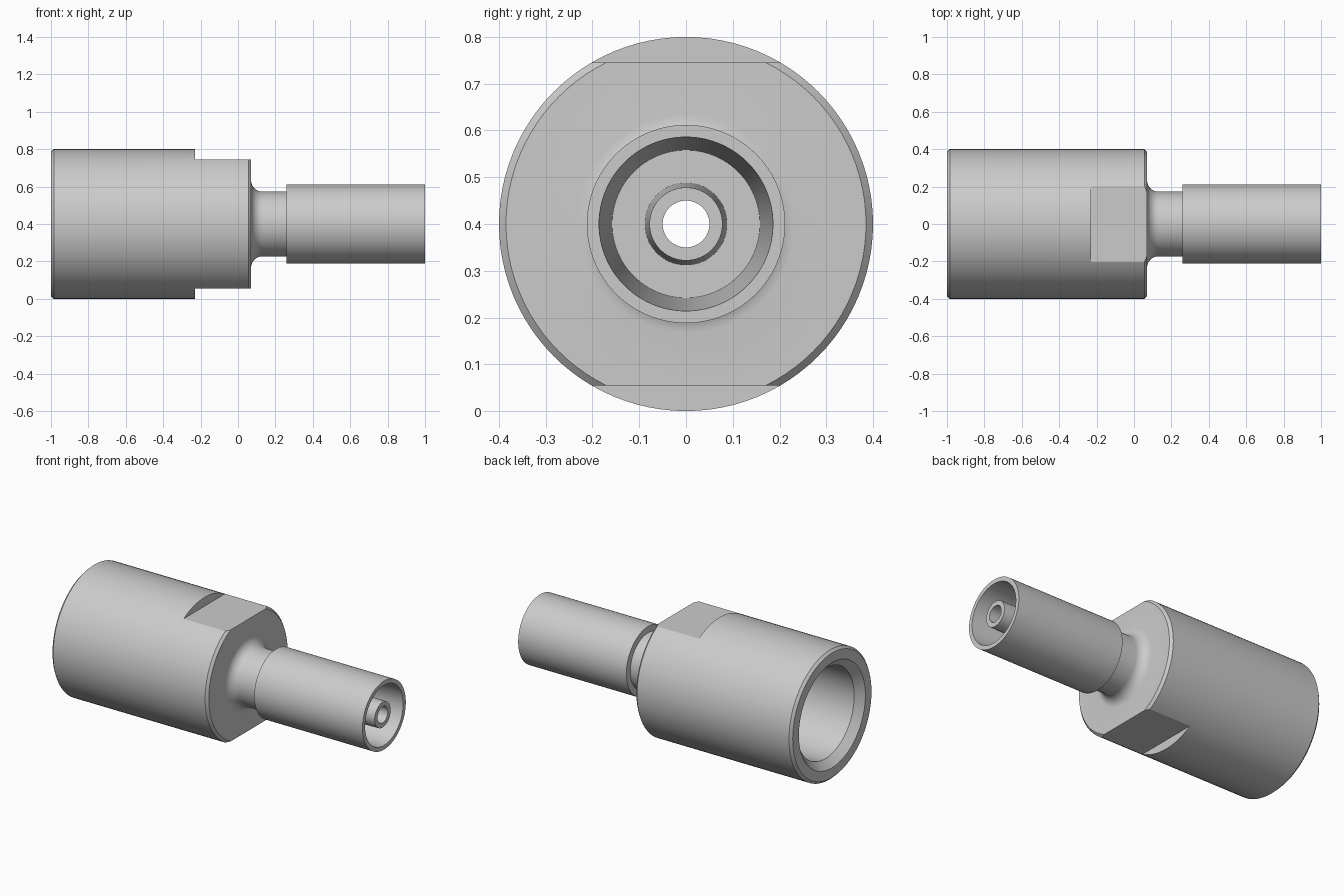
import bpy, bmesh
from math import cos, sin, pi, radians

if "Cube" in bpy.data.objects:
    bpy.data.objects.remove(bpy.data.objects["Cube"])

AXIS_Z = 0.4
SEGMENTS = 96


def revolve(name, profile):
    """Turn a closed (x, radius) outline around the horizontal axis."""
    bm = bmesh.new()
    rings = []
    for i in range(SEGMENTS):
        a = 2 * pi * i / SEGMENTS
        rings.append([bm.verts.new((x, r * sin(a), AXIS_Z + r * cos(a))) for x, r in profile])
    n = len(profile)
    for i in range(SEGMENTS):
        a, b = rings[i], rings[(i + 1) % SEGMENTS]
        for j in range(n):
            k = (j + 1) % n
            bm.faces.new((a[j], a[k], b[k], b[j]))
    bmesh.ops.recalc_face_normals(bm, faces=bm.faces)
    mesh = bpy.data.meshes.new(name)
    bm.to_mesh(mesh)
    bm.free()
    ob = bpy.data.objects.new(name, mesh)
    bpy.context.collection.objects.link(ob)
    return ob


# Rounded shoulder between body and neck
fillet = [(0.13 - 0.06 * cos(t), 0.233 - 0.06 * sin(t))
          for t in (pi / 2 * i / 8 for i in range(9))]

# Body, neck, collar, tapered nozzle and through bore in one outline
outline = [(-1, 0.325), (-1, 0.385), (-0.985, 0.4), (0.055, 0.4), (0.07, 0.385)]
outline += fillet
outline += [(0.26, 0.173), (0.26, 0.212), (1, 0.212), (1, 0.186),   # collar
            (0.5, 0.158), (0.5, 0.088), (0.99, 0.078), (0.99, 0.05),  # nozzle
            (-0.2, 0.05), (-0.2, 0.28), (-0.955, 0.28)]               # rear socket
fitting = revolve("connector_fitting", outline)

# Wrench flats cut into top and bottom
cutters = []
for side in (1, -1):
    bpy.ops.mesh.primitive_cube_add(size=1, location=(0.02, 0, AXIS_Z + side * 0.445))
    cutter = bpy.context.object
    cutter.name = "flat_cutter"
    cutter.scale = (0.5, 1, 0.2)
    cutter.hide_render = True
    cutters.append(cutter)
    mod = fitting.modifiers.new("wrench_flat", 'BOOLEAN')
    mod.operation = 'DIFFERENCE'
    mod.solver = 'EXACT'
    mod.object = cutter

bpy.ops.object.select_all(action='DESELECT')
fitting.select_set(True)
bpy.context.view_layer.objects.active = fitting
for mod in list(fitting.modifiers):
    bpy.ops.object.modifier_apply(modifier=mod.name)
for cutter in cutters:
    bpy.data.objects.remove(cutter)

bpy.ops.object.shade_smooth_by_angle(angle=radians(30))
